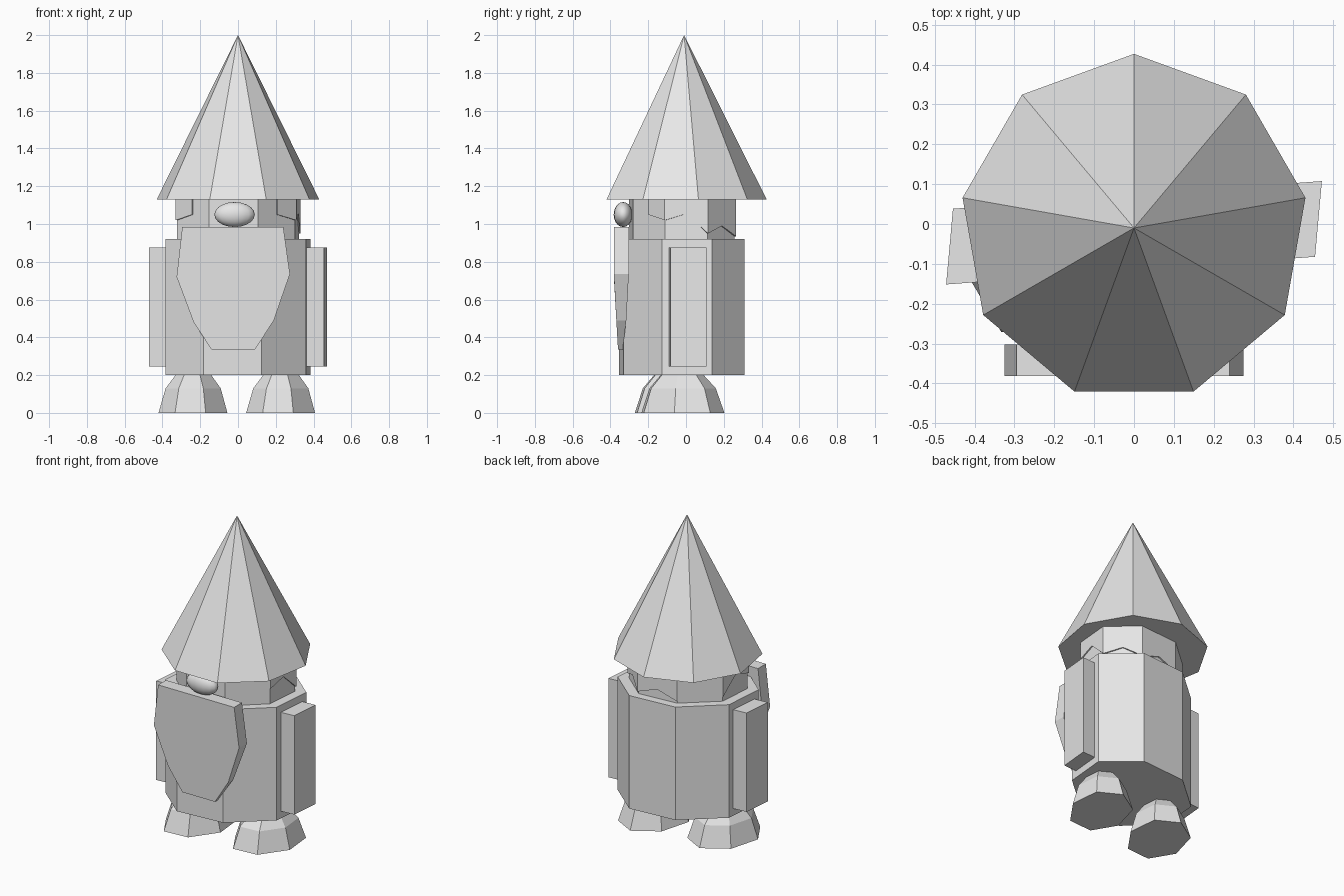
import bpy, bmesh, math
from mathutils import Vector

cube = bpy.data.objects.get("Cube")
if cube:
    bpy.data.objects.remove(cube, do_unlink=True)

GREY = (0.8, 0.8, 0.8, 1)
grey = bpy.data.materials.new("plain_grey")
grey.use_nodes = True
grey.diffuse_color = GREY
grey.node_tree.nodes["Principled BSDF"].inputs["Base Color"].default_value = GREY


def finish(name, bm):
    bmesh.ops.recalc_face_normals(bm, faces=bm.faces)
    mesh = bpy.data.meshes.new(name)
    bm.to_mesh(mesh)
    bm.free()
    mesh.materials.append(grey)
    obj = bpy.data.objects.new(name, mesh)
    bpy.context.collection.objects.link(obj)
    return obj


def skew(x, y, z):
    """The figure leans slightly in plan, as if scaled after a small turn."""
    return Vector((x + 0.09 * y, y + 0.075 * x - 0.022, z))


def ring(sides, rx, ry, z, start, cx=0, cy=0):
    turn = 2 * math.pi / sides
    return [skew(cx + rx * math.cos(start + k * turn),
                 cy + ry * math.sin(start + k * turn), z) for k in range(sides)]


def loft(name, rings):
    """Closed solid through rings of equal point count."""
    bm = bmesh.new()
    loops = [[bm.verts.new(p) for p in r] for r in rings]
    n = len(loops[0])
    for low, high in zip(loops, loops[1:]):
        for i in range(n):
            j = (i + 1) % n
            bm.faces.new((low[i], low[j], high[j], high[i]))
    bm.faces.new(loops[0][::-1])
    bm.faces.new(loops[-1])
    return finish(name, bm)


EIGHTH = math.pi / 8

# Body and head: eight-sided prisms
loft("body", [ring(8, 0.403, 0.347, z, EIGHTH) for z in (0.2, 0.92)])
loft("head", [ring(8, 0.338, 0.291, z, EIGHTH) for z in (0.91, 1.14)])

# Hair: thin shell round the back and sides with a zigzag lower edge
corners = ring(8, 0.346, 0.3, 0, EIGHTH)
points = []
for i in range(-2, 6):
    a, b = corners[i % 8], corners[(i + 1) % 8]
    points += [a, (a + b) / 2]
points = points[1:-2]
half = [1.05, 1.02, 1.055, 0.95, 0.99, 0.935, 0.98]
drops = half + half[-2::-1]
bm = bmesh.new()
low = [bm.verts.new((p.x, p.y, z)) for p, z in zip(points, drops)]
top = [bm.verts.new((p.x, p.y, 1.135)) for p in points]
for i in range(len(low) - 1):
    bm.faces.new((low[i], low[i + 1], top[i + 1], top[i]))
hair = finish("hair", bm)
solid = hair.modifiers.new("thickness", "SOLIDIFY")
solid.thickness = 0.012

# Hat: nine-sided cone
bm = bmesh.new()
tip = bm.verts.new((0, -0.01, 2))
brim = []
for k in range(9):
    a = math.pi / 2 + k * 2 * math.pi / 9
    brim.append(bm.verts.new((0.437 * math.cos(a), 0.437 * math.sin(a) - 0.01, 1.13)))
for k in range(9):
    bm.faces.new((brim[k], brim[(k + 1) % 9], tip))
bm.faces.new(brim[::-1])
finish("hat", bm)

# Arms and feet, one on each side
for side, label in ((1, "left"), (-1, "right")):
    slab = [(-0.055, -0.095), (0.05, -0.095), (0.05, 0.095), (-0.055, 0.095)]
    loft(label + "_arm", [[skew(side * (0.413 + x), y, z) for x, y in slab]
                          for z in (0.245, 0.875)])
    domes = [(0, 1), (0.13, 0.8), (0.2, 0.52), (0.23, 0.3)]
    loft(label + "_foot", [ring(7, 0.187 * f, 0.228 * f, z, math.pi / 2,
                                side * 0.232, -0.02) for z, f in domes])

# Beard: tapering plate whose lower end thins out
outline = [(-0.295, 0.985), (-0.325, 0.72), (-0.235, 0.48), (-0.14, 0.335),
           (0.09, 0.335), (0.19, 0.49), (0.275, 0.735), (0.24, 0.985)]


def front_y(z):
    return -0.382 + 0.022 * max(0, (0.72 - z) / 0.385)


def back_y(z):
    return -0.303 - 0.032 * max(0, (0.6 - z) / 0.265)


loft("beard", [[Vector((x, depth(z), z)) for x, z in outline]
               for depth in (front_y, back_y)])

# Nose: flattened smooth ball
bm = bmesh.new()
bmesh.ops.create_uvsphere(bm, u_segments=16, v_segments=10, radius=1)
for v in bm.verts:
    v.co = Vector((0.107 * v.co.x - 0.018, 0.05 * v.co.y - 0.333, 0.066 * v.co.z + 1.05))
nose = finish("nose", bm)
for p in nose.data.polygons:
    p.use_smooth = True
